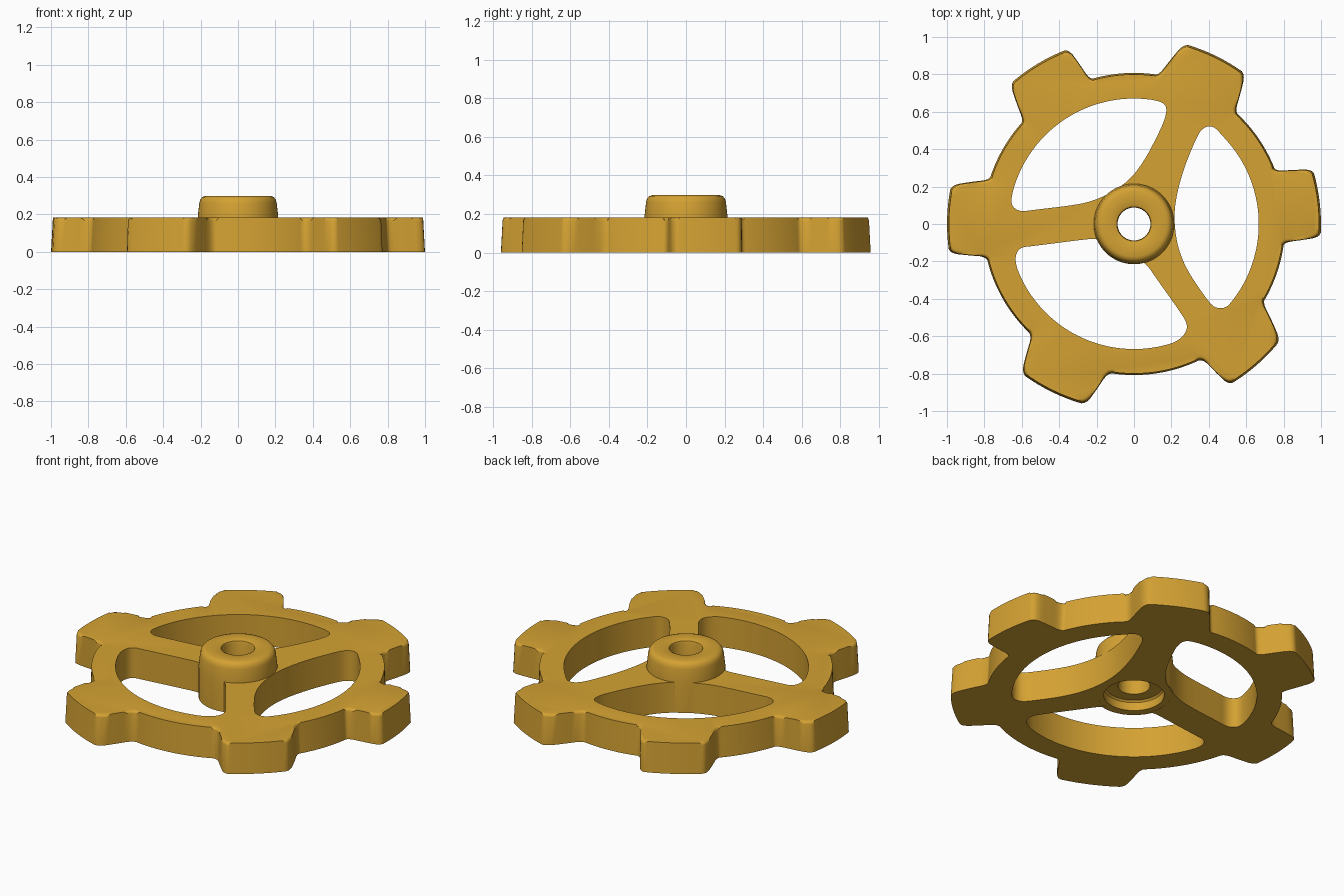
import bpy, bmesh
from math import sin, cos, radians, pi

cube = bpy.data.objects.get("Cube")
if cube:
    bpy.data.objects.remove(cube)

THICK = 0.182

gold = bpy.data.materials.new("golden_yellow")
gold.use_nodes = True
gold.diffuse_color = (0.66, 0.36, 0.033, 1)
gold.node_tree.nodes["Principled BSDF"].inputs["Base Color"].default_value = gold.diffuse_color


def polar(r, deg):
    return (r * cos(radians(deg)), r * sin(radians(deg)))


def arc(r, a, b, n):
    return [polar(r, a + (b - a) * i / n) for i in range(n + 1)]


def rounded(points, passes=2):
    """Round a closed outline by repeated corner cutting."""
    for _ in range(passes):
        out = []
        for p, q in zip(points, points[1:] + points[:1]):
            out += [tuple(a * (1 - t) + b * t for a, b in zip(p, q)) for t in (0.25, 0.75)]
        points = out
    return points


def finish(name, bm):
    bmesh.ops.recalc_face_normals(bm, faces=bm.faces)
    mesh = bpy.data.meshes.new(name)
    bm.to_mesh(mesh)
    bm.free()
    mesh.materials.append(gold)
    obj = bpy.data.objects.new(name, mesh)
    bpy.context.collection.objects.link(obj)
    return obj


def prism(name, outline, z0, z1, taper=1.0, bevel=0.0):
    bm = bmesh.new()
    base = bm.faces.new([bm.verts.new((x, y, z0)) for x, y in outline])
    bottom_edges = list(base.edges)
    top = [v for v in bmesh.ops.extrude_face_region(
        bm, geom=[base], use_keep_orig=True)["geom"] if isinstance(v, bmesh.types.BMVert)]
    for v in top:
        v.co = (v.co.x * taper, v.co.y * taper, z1)
    if bevel:
        edges = [e for e in bm.edges if all(v.co.z > z1 - 1e-5 for v in e.verts)]
        bmesh.ops.bevel(bm, geom=edges, offset=bevel, segments=3, profile=0.5, affect='EDGES')
    return finish(name, bm)


def lathe_ring(name, profile, steps=72):
    bm = bmesh.new()
    rings = [[bm.verts.new((r * cos(2 * pi * i / steps), r * sin(2 * pi * i / steps), z))
              for r, z in profile] for i in range(steps)]
    n = len(profile)
    for i in range(steps):
        a, b = rings[i], rings[(i + 1) % steps]
        for j in range(n):
            k = (j + 1) % n
            bm.faces.new((a[j], b[j], b[k], a[k]))
    return finish(name, bm)


# Toothed outer outline: base, tip, tip and base angle of each tooth
teeth = [(-7, -4, 17, 20.5), (48, 53.5, 74.5, 80.5), (107, 110.5, 131.5, 137),
         (163, 168, 189, 192.5), (227.5, 233, 255, 260), (297, 300.5, 321.5, 328.5)]
outline = []
for i, (b0, t0, t1, b1) in enumerate(teeth):
    after = teeth[i + 1][0] if i < 5 else teeth[0][0] + 360
    side_in, side_out = polar(0.9, (b0 + t0) / 2), polar(0.9, (b1 + t1) / 2)
    outline += [side_in] + arc(1.0, t0, t1, 6) + [side_out]
    outline += arc(0.808, b1, after, 9)
wheel = prism("wheel_body", rounded(outline), 0, THICK, taper=0.99, bevel=0.016)

# Windows between the three spokes: outer arc, then the inner edge
windows = [
    arc(0.668, -38, 44, 12) + [(0.42, 0.53), (0.36, 0.51), (0.32, 0.43), (0.26, 0.28),
                               (0.22, 0.12), (0.215, 0), (0.235, -0.13), (0.285, -0.25),
                               (0.38, -0.39), (0.43, -0.45), (0.49, -0.45)],
    arc(0.672, 79, 165, 12) + [(-0.66, 0.10), (-0.61, 0.065), (-0.54, 0.075), (-0.3, 0.103),
                               (-0.2, 0.13), (-0.1, 0.18), (-0.02, 0.24), (0.05, 0.33),
                               (0.12, 0.46), (0.17, 0.57), (0.175, 0.635)],
    arc(0.67, 200, 290, 12) + [(0.28, -0.58), (0.285, -0.53), (0.24, -0.46), (0.14, -0.32),
                               (0.05, -0.19), (-0.06, -0.17), (-0.14, -0.13), (-0.19, -0.075),
                               (-0.3, -0.087), (-0.54, -0.118), (-0.61, -0.125), (-0.635, -0.17)],
]
cutters = [prism("window_cutter", rounded(w), -0.2, 0.5) for w in windows]
cutters.append(prism("hub_seat_cutter", arc(0.2, 0, 355, 71), -0.2, 0.5))
for cutter in cutters:
    cutter.hide_render = True
    mod = wheel.modifiers.new("cut", 'BOOLEAN')
    mod.operation = 'DIFFERENCE'
    mod.solver = 'EXACT'
    mod.object = cutter
    bpy.context.view_layer.objects.active = wheel
    bpy.ops.object.modifier_apply(modifier=mod.name)
    bpy.data.objects.remove(cutter)

# Hub with a bore and a round recess underneath
hub = lathe_ring("hub", [
    (0.165, 0.001), (0.215, 0.001), (0.215, 0.19), (0.207, 0.26), (0.202, 0.28), (0.19, 0.293),
    (0.175, 0.298), (0.102, 0.298), (0.092, 0.293), (0.088, 0.28), (0.088, 0.06), (0.155, 0.06),
    (0.165, 0.05)])

for obj in (wheel, hub):
    bpy.ops.object.select_all(action='DESELECT')
    obj.select_set(True)
    bpy.context.view_layer.objects.active = obj
    bpy.ops.object.shade_smooth_by_angle(angle=radians(35))
